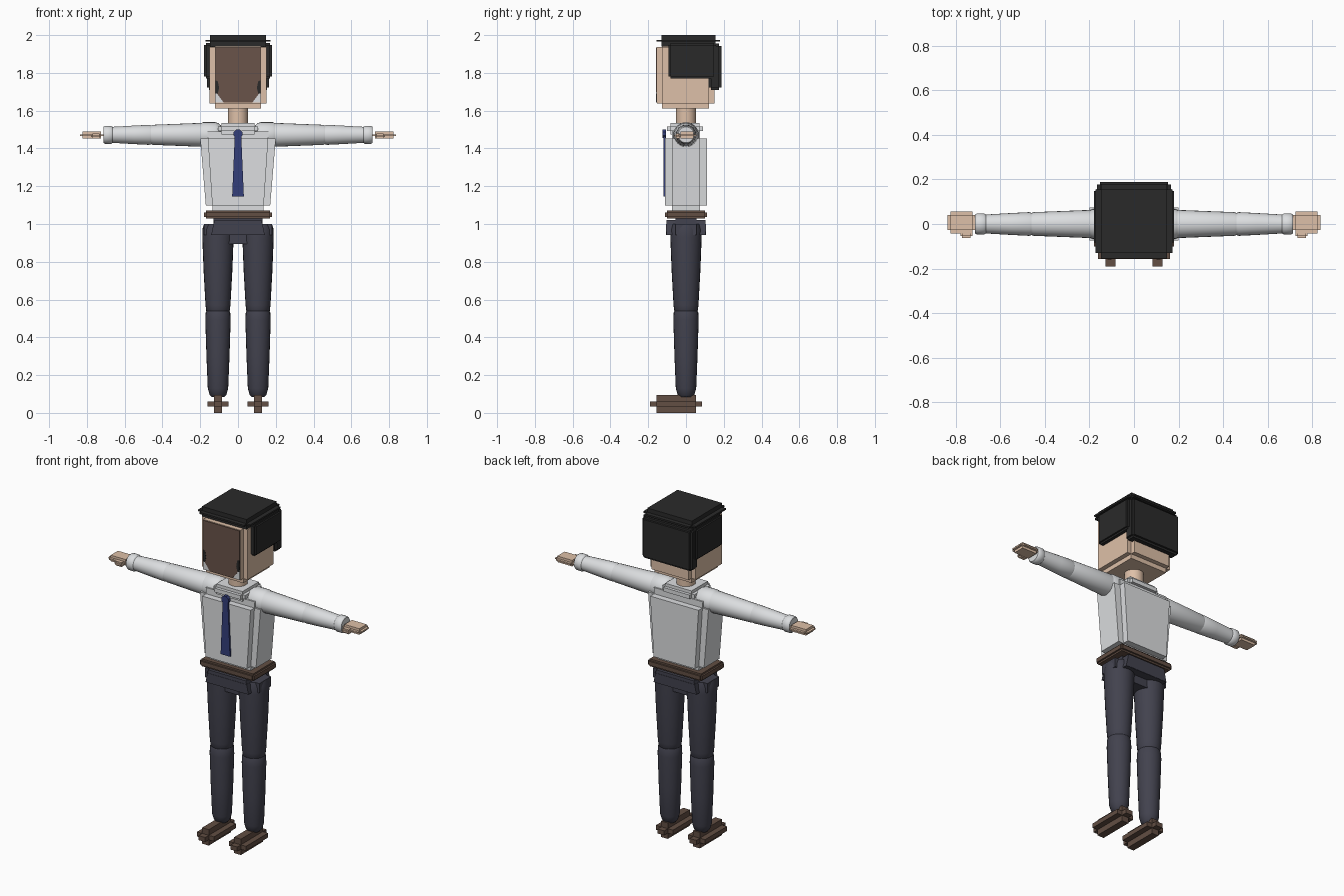
import bpy, bmesh, math
from mathutils import Vector

if "Cube" in bpy.data.objects:
    bpy.data.objects.remove(bpy.data.objects["Cube"])


def colour(name, r, g, b):
    m = bpy.data.materials.new(name)
    lin = [((c / 255 + 0.055) / 1.055) ** 2.4 for c in (r, g, b)]
    m.diffuse_color = (*lin, 1)
    m.use_nodes = True
    m.node_tree.nodes["Principled BSDF"].inputs["Base Color"].default_value = m.diffuse_color
    return m


SHIRT = colour("shirt_white", 220, 222, 224)
SKIN = colour("skin", 222, 192, 168)
HAIR = colour("hair_black", 42, 42, 42)
FACE = colour("face_brown", 106, 84, 74)
LEATHER = colour("leather_brown", 98, 78, 67)
PANTS = colour("trousers_charcoal", 66, 66, 78)
TIE = colour("tie_blue", 52, 62, 122)


def finish(name, bm, mat, smooth=False):
    bmesh.ops.recalc_face_normals(bm, faces=bm.faces)
    me = bpy.data.meshes.new(name)
    bm.to_mesh(me)
    bm.free()
    me.materials.append(mat)
    ob = bpy.data.objects.new(name, me)
    bpy.context.collection.objects.link(ob)
    if smooth:
        bpy.ops.object.select_all(action='DESELECT')
        ob.select_set(True)
        bpy.context.view_layer.objects.active = ob
        bpy.ops.object.shade_smooth_by_angle(angle=math.radians(40))
    return ob


def add_box(bm, lo, hi, taper=None):
    """Box between two corners; taper maps height to an x scale."""
    verts = bmesh.ops.create_cube(bm, size=1)["verts"]
    for v in verts:
        v.co = Vector([lo[i] if v.co[i] < 0 else hi[i] for i in range(3)])
        if taper:
            v.co.x *= taper(v.co.z)


def stepped_box(name, lo, hi, inset, mat, taper=None):
    """Box with notched edges: three crossing slabs, each full size on one axis."""
    bm = bmesh.new()
    for axis in range(3):
        a = [lo[i] + (0 if i == axis else inset) for i in range(3)]
        b = [hi[i] - (0 if i == axis else inset) for i in range(3)]
        add_box(bm, a, b, taper)
    return finish(name, bm, mat)


def lathe(name, profile, mat, origin=(0, 0, 0), along_x=0, n=24):
    """Turned solid from (distance, radius) pairs, along z or along +/-x."""
    bm = bmesh.new()
    rings = []
    for d, r in profile:
        ring = []
        for k in range(n):
            a = 2 * math.pi * k / n
            u, w = r * math.cos(a), r * math.sin(a)
            p = (along_x * d, u, w) if along_x else (u, w, d)
            ring.append(bm.verts.new(Vector(p) + Vector(origin)))
        rings.append(ring)
    for r0, r1 in zip(rings, rings[1:]):
        for k in range(n):
            j = (k + 1) % n
            bm.faces.new((r0[k], r0[j], r1[j], r1[k]))
    bm.faces.new(rings[0])
    bm.faces.new(rings[-1])
    return finish(name, bm, mat, True)


def plate(name, outline, y0, y1, mat):
    """Flat outline in x and z, extruded from y0 to y1."""
    bm = bmesh.new()
    f = bm.faces.new([bm.verts.new((x, y0, z)) for x, z in outline])
    ext = bmesh.ops.extrude_face_region(bm, geom=[f])["geom"]
    for v in ext:
        if isinstance(v, bmesh.types.BMVert):
            v.co.y = y1
    return finish(name, bm, mat)


# Head, face panel and neck
stepped_box("head", (-0.15, -0.153, 1.612), (0.15, 0.15, 1.965), 0.027, SKIN)
plate("face_panel", [(-0.075, 1.642), (0.075, 1.642), (0.119, 1.7), (0.119, 1.935),
                     (-0.119, 1.935), (-0.119, 1.7)], -0.15, -0.158, FACE)
lathe("neck", [(1.5, 0.053), (1.63, 0.053)], SKIN)

# Hair: cap, back and sides
stepped_box("hair_cap", (-0.172, -0.155, 1.94), (0.172, 0.18, 2.0), 0.025, HAIR)
stepped_box("hair_back", (-0.165, 0.12, 1.71), (0.165, 0.188, 1.955), 0.012, HAIR)
for s, side in ((-1, "left"), (1, "right")):
    x0, x1 = sorted((s * 0.135, s * 0.179))
    stepped_box("hair_" + side, (x0, -0.092, 1.77), (x1, 0.158, 1.957), 0.01, HAIR)
    # Cheek corner and sideburn on the face panel
    plate("cheek_" + side, [(s * 0.075, 1.642), (s * 0.119, 1.642), (s * 0.119, 1.7)],
          -0.15, -0.157, SHIRT)
    plate("sideburn_" + side, [(s * 0.119, 1.69), (s * 0.107, 1.69), (s * 0.1, 1.72),
                               (s * 0.107, 1.755), (s * 0.119, 1.76)], -0.15, -0.16, HAIR)

# Shirt body and collar
stepped_box("torso", (-0.185, -0.11, 1.06), (0.185, 0.11, 1.49), 0.037, SHIRT,
            taper=lambda z: 1.0 + (z - 1.275) * 0.45)
stepped_box("collar", (-0.105, -0.1, 1.475), (0.105, 0.09, 1.535), 0.018, SHIRT)

# Tie blade and knot
plate("tie_blade", [(-0.017, 1.47), (0.017, 1.47), (0.031, 1.145), (-0.031, 1.145)],
      -0.108, -0.12, TIE)
plate("tie_knot", [(0.025 * math.cos(math.pi * (k + 0.5) / 4),
                    1.478 + 0.025 * math.sin(math.pi * (k + 0.5) / 4)) for k in range(8)],
      -0.105, -0.125, TIE)

# Belt and hips
stepped_box("belt", (-0.18, -0.11, 1.028), (0.18, 0.11, 1.072), 0.01, LEATHER)
stepped_box("hips", (-0.18, -0.106, 0.893), (0.18, 0.106, 1.05), 0.05, PANTS)
hip_front = [(-0.125, 1.02), (0.125, 1.02), (0.142, 0.942), (-0.142, 0.942)]
plate("hip_panel", hip_front, -0.104, 0.104, PANTS)

for s, side in ((-1, "left"), (1, "right")):
    # Leg
    lathe("thigh_" + side, [(0.52, 0.05), (0.54, 0.062), (0.57, 0.066), (0.75, 0.076),
                            (0.93, 0.083), (0.97, 0.083), (1.0, 0.074)],
          PANTS, (s * 0.106, 0, 0))
    lathe("shin_" + side, [(0.083, 0.032), (0.095, 0.044), (0.13, 0.054), (0.3, 0.061),
                           (0.49, 0.067), (0.53, 0.065), (0.555, 0.054)],
          PANTS, (s * 0.106, 0, 0))
    # Shoe
    c = s * 0.106
    stepped_box("shoe_" + side, (c - 0.056, -0.19, 0), (c + 0.056, 0.086, 0.095), 0.034, LEATHER)
    # Sleeve
    arm = (0, 0, 1.472)
    lathe("shoulder_" + side, [(0.09, 0.05), (0.105, 0.062), (0.12, 0.067), (0.185, 0.067),
                               (0.2, 0.06)], SHIRT, arm, s)
    lathe("upper_arm_" + side, [(0.17, 0.058), (0.2, 0.063), (0.3, 0.059), (0.45, 0.053),
                                (0.47, 0.046)], SHIRT, arm, s)
    lathe("forearm_" + side, [(0.45, 0.046), (0.47, 0.053), (0.55, 0.049), (0.67, 0.042)],
          SHIRT, arm, s)
    lathe("cuff_" + side, [(0.664, 0.042), (0.672, 0.048), (0.704, 0.048), (0.712, 0.042)],
          SHIRT, arm, s)
    # Hand and thumb
    x0, x1 = sorted((s * 0.71, s * 0.836))
    stepped_box("hand_" + side, (x0, -0.042, 1.453), (x1, 0.055, 1.489), 0.014, SKIN)
    x0, x1 = sorted((s * 0.724, s * 0.778))
    stepped_box("thumb_" + side, (x0, -0.062, 1.452), (x1, -0.025, 1.478), 0.008, SKIN)
